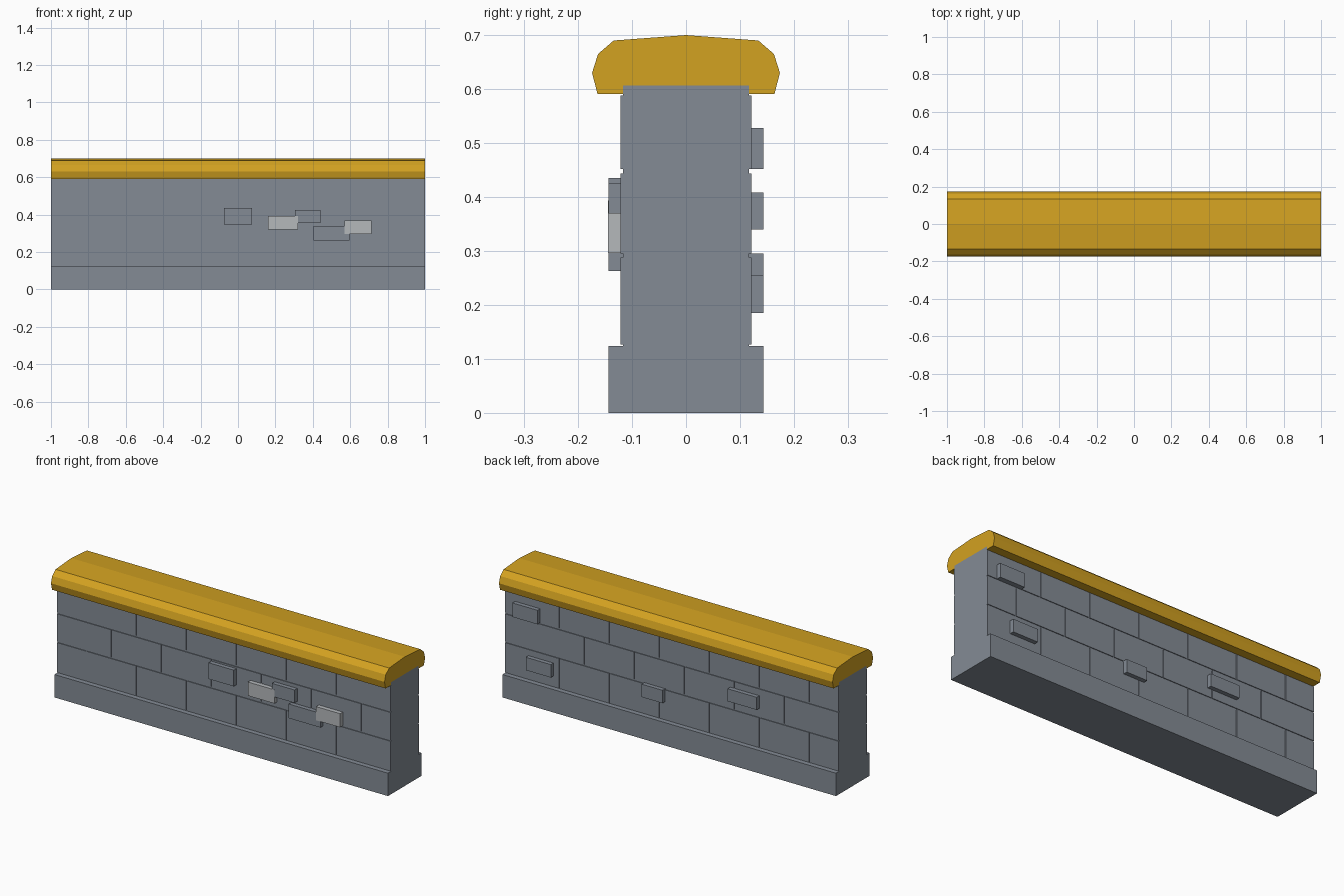
import bpy
import bmesh

old = bpy.data.objects.get("Cube")
if old:
    bpy.data.objects.remove(old, do_unlink=True)


def material(name, rgb):
    m = bpy.data.materials.new(name)
    m.use_nodes = True
    m.diffuse_color = (*rgb, 1)
    m.node_tree.nodes["Principled BSDF"].inputs["Base Color"].default_value = (*rgb, 1)
    return m


GREY = material("slate grey", (0.23, 0.26, 0.30))
LIGHT = material("pale grey", (0.46, 0.48, 0.50))
GOLD = material("golden yellow", (0.65, 0.36, 0.015))


def finish(name, bm, mat):
    bmesh.ops.recalc_face_normals(bm, faces=bm.faces)
    mesh = bpy.data.meshes.new(name)
    bm.to_mesh(mesh)
    bm.free()
    mesh.materials.append(mat)
    obj = bpy.data.objects.new(name, mesh)
    bpy.context.collection.objects.link(obj)
    return obj


def add_box(bm, x0, x1, y0, y1, z0, z1):
    verts = bmesh.ops.create_cube(bm, size=1)["verts"]
    for v in verts:
        v.co = ((x0 + x1) / 2 + v.co.x * (x1 - x0),
                (y0 + y1) / 2 + v.co.y * (y1 - y0),
                (z0 + z1) / 2 + v.co.z * (z1 - z0))


def box(name, mat, *extent):
    bm = bmesh.new()
    add_box(bm, *extent)
    return finish(name, bm, mat)


# Plinth and wall core
CORE, FACE, PROUD = 0.117, 0.121, 0.144
box("plinth", GREY, -1, 1, -PROUD, PROUD, 0, 0.124)
box("wall_core", GREY, -1, 1, -CORE, CORE, 0.12, 0.607)

# Shallow stone courses with staggered joints on both sides
COURSES = [(0.127, 0.288, -0.825), (0.295, 0.444, -0.675), (0.452, 0.588, -0.825)]
GAP = 0.003
for side, name in ((-1, "front_stones"), (1, "back_stones")):
    bm = bmesh.new()
    for z0, z1, first in COURSES:
        joints = [-1 - GAP]
        x = first
        while x < 0.9:
            joints.append(x)
            x += 0.3
        joints.append(1 + GAP)
        for a, b in zip(joints, joints[1:]):
            y0, y1 = sorted((side * (CORE - 0.01), side * FACE))
            add_box(bm, a + GAP, b - GAP, y0, y1, z0, z1)
    finish(name, bm, GREY)

# Protruding bricks: x range, z range, material
FRONT = [(-0.075, 0.075, 0.347, 0.435, GREY), (0.16, 0.32, 0.32, 0.394, LIGHT),
         (0.305, 0.44, 0.355, 0.425, GREY), (0.405, 0.595, 0.263, 0.34, GREY),
         (0.57, 0.713, 0.296, 0.37, LIGHT)]
BACK = [(0.79, 0.94, 0.452, 0.528, GREY), (0.71, 0.86, 0.185, 0.255, GREY),
        (0.04, 0.165, 0.225, 0.295, GREY), (-0.525, -0.35, 0.34, 0.408, GREY)]
for side, label, bricks in ((-1, "front", FRONT), (1, "back", BACK)):
    for i, (x0, x1, z0, z1, mat) in enumerate(bricks, 1):
        depth = PROUD + (0.0008 if mat is LIGHT else 0)
        y0, y1 = sorted((side * (CORE - 0.01), side * depth))
        box(f"{label}_brick_{i}", mat, x0, x1, y0, y1, z0, z1)

# Coping: half profile mirrored, then extruded along the wall
half = [(0.164, 0.591), (0.174, 0.63), (0.163, 0.665), (0.134, 0.69)]
profile = half + [(0, 0.70)] + [(-y, z) for y, z in reversed(half)]
bm = bmesh.new()
end = bm.faces.new([bm.verts.new((-1, y, z)) for y, z in profile])
new = bmesh.ops.extrude_face_region(bm, geom=[end], use_keep_orig=True)["geom"]
bmesh.ops.translate(bm, vec=(2, 0, 0), verts=[g for g in new if isinstance(g, bmesh.types.BMVert)])
finish("coping", bm, GOLD)
